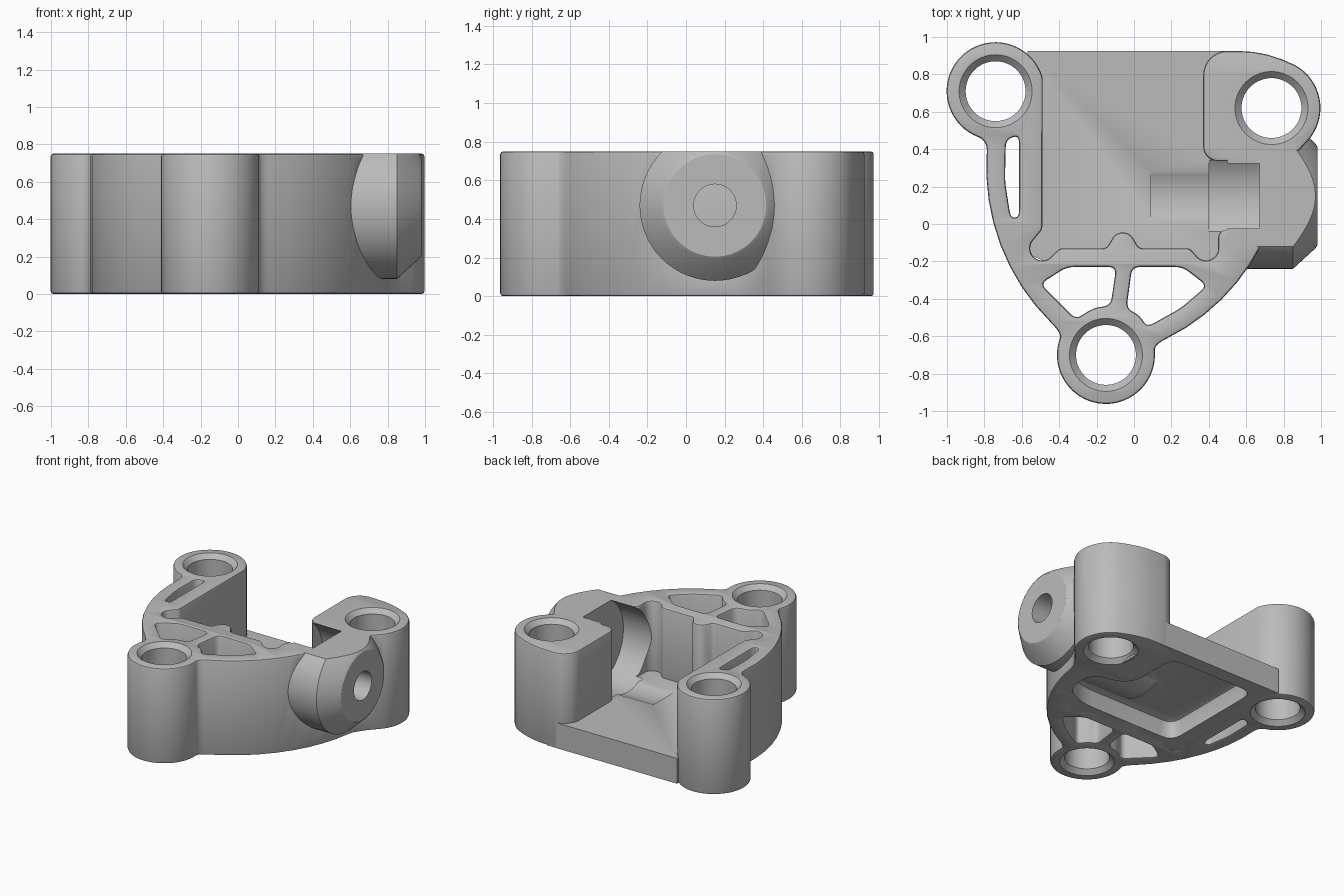
import bpy, bmesh
from math import radians, cos, sin, pi
from mathutils import Vector, Matrix

cube = bpy.data.objects.get("Cube")
if cube:
    bpy.data.objects.remove(cube, do_unlink=True)

HEIGHT, FLOOR, EDGE = 0.75, 0.2, 0.015
POSTS = [(-0.74, 0.71), (-0.15, -0.70), (0.735, 0.62)]
HOLE_R, RIM_R, POST_R = 0.16, 0.195, 0.262
AXIS_Y, AXIS_Z = 0.15, 0.47

grey = bpy.data.materials.new("cast_grey")
grey.use_nodes = True
grey.diffuse_color = (0.5, 0.5, 0.5, 1)
grey.node_tree.nodes["Principled BSDF"].inputs["Base Color"].default_value = (0.5, 0.5, 0.5, 1)


def arc(cx, cy, r, a0, a1):
    """Points and end tangents of an arc; the angles fall for clockwise arcs."""
    n = max(3, int(abs(a1 - a0) / 6))
    angles = [radians(a0 + (a1 - a0) * i / n) for i in range(n + 1)]
    turn = 1 if a1 > a0 else -1
    pts = [Vector((cx + r * cos(a), cy + r * sin(a))) for a in angles]
    tans = [Vector((-sin(a), cos(a))) * turn for a in (angles[0], angles[-1])]
    return pts, tans[0], tans[1]


def loop(arcs):
    """Closed outline of arcs, with a soft blend where the tangents meet in a corner."""
    parts = [arc(*a) for a in arcs]
    out = []
    for (pts, _, t0), (nxt, t1, _) in zip(parts, parts[1:] + parts[:1]):
        out += pts
        p, q = pts[-1], nxt[0]
        cross = t0.x * t1.y - t0.y * t1.x
        if abs(cross) > 0.1:
            d = q - p
            s = (d.x * t1.y - d.y * t1.x) / cross
            u = (t0.x * d.y - t0.y * d.x) / cross
            if 0 < s < 0.2 and 0 < u < 0.2:
                c = p + t0 * s
                out += [p * (1 - k) ** 2 + c * 2 * k * (1 - k) + q * k * k
                        for k in (0.17, 0.33, 0.5, 0.67, 0.83)]
    clean = []
    for p in out:
        if not clean or (p - clean[-1]).length > 0.003:
            clean.append(p)
    return clean


def rounded(corners, r):
    """Polygon with every corner rounded off."""
    pts = [Vector(c) for c in corners]
    out = []
    for i, c in enumerate(pts):
        a, b = pts[i - 1] - c, pts[(i + 1) % len(pts)] - c
        a, b = (c + v.normalized() * min(r, v.length * 0.4) for v in (a, b))
        out += [a * (1 - k) ** 2 + c * 2 * k * (1 - k) + b * k * k for k in (0, 0.25, 0.5, 0.75, 1)]
    return out


def finish(name, bm):
    bmesh.ops.remove_doubles(bm, verts=bm.verts, dist=0.0002)
    bmesh.ops.recalc_face_normals(bm, faces=bm.faces)
    mesh = bpy.data.meshes.new(name)
    bm.to_mesh(mesh)
    bm.free()
    mesh.materials.append(grey)
    obj = bpy.data.objects.new(name, mesh)
    bpy.context.collection.objects.link(obj)
    return obj


def plate(name, loops, z0, z1, edge):
    """Flat outlines with holes, raised to a block with rounded rims."""
    curve = bpy.data.curves.new(name, "CURVE")
    curve.dimensions, curve.fill_mode = "2D", "BOTH"
    curve.extrude = (z1 - z0) / 2 - edge
    curve.bevel_depth, curve.offset, curve.bevel_resolution = edge, -edge, 1
    for pts in loops:
        s = curve.splines.new("POLY")
        s.points.add(len(pts) - 1)
        for sp, p in zip(s.points, pts):
            sp.co = (p.x, p.y, 0, 1)
        s.use_cyclic_u = True
    temp = bpy.data.objects.new(name + "_curve", curve)
    bpy.context.collection.objects.link(temp)
    deps = bpy.context.evaluated_depsgraph_get()
    mesh = bpy.data.meshes.new_from_object(temp.evaluated_get(deps))
    bm = bmesh.new()
    bm.from_mesh(mesh)
    bmesh.ops.translate(bm, verts=bm.verts, vec=(0, 0, (z0 + z1) / 2))
    bpy.data.objects.remove(temp, do_unlink=True)
    bpy.data.meshes.remove(mesh)
    return finish(name, bm)


def prism(name, corners, z0, z1):
    """Sharp-edged block on a polygon."""
    bm = bmesh.new()
    low, high = ([bm.verts.new((x, y, z)) for x, y in corners] for z in (z0, z1))
    bm.faces.new(low)
    bm.faces.new(high)
    for i in range(len(low)):
        bm.faces.new((low[i - 1], low[i], high[i], high[i - 1]))
    return finish(name, bm)


def lathe(name, profile, origin, along_x=False, n=64):
    """Solid turned from (radius, distance) rings about z, or about x."""
    bm = bmesh.new()
    rings = [[bm.verts.new((r * cos(2 * pi * i / n), r * sin(2 * pi * i / n), h)) for i in range(n)]
             for r, h in profile]
    for lo, hi in zip(rings, rings[1:]):
        for i in range(n):
            bm.faces.new((lo[i], lo[(i + 1) % n], hi[(i + 1) % n], hi[i]))
    bm.faces.new(rings[0])
    bm.faces.new(rings[-1])
    turn = Matrix.Rotation(pi / 2, 4, "Y") if along_x else Matrix()
    bmesh.ops.transform(bm, verts=bm.verts, matrix=Matrix.Translation(origin) @ turn)
    return finish(name, bm)


def combine(target, tool, op):
    mod = target.modifiers.new(op, "BOOLEAN")
    mod.operation, mod.solver, mod.object = op, "EXACT", tool
    bpy.context.view_layer.objects.active = target
    bpy.ops.object.modifier_apply(modifier=mod.name)
    bpy.data.objects.remove(tool, do_unlink=True)


def x_bar(name, r, x0, x1):
    return lathe(name, [(r, x0), (r, x1)], (0, AXIS_Y, AXIS_Z), True, 96)


# Tall wall: posts and outer sides, then the inner pocket edge back to the start
outline = loop([
    (*POSTS[0], POST_R, 16, 249),
    (0.373, 0.30, 1.163, 176, 225.5),
    (*POSTS[1], POST_R, 160, 365),
    (-0.326, 0.40, 1.13, -64, -8),
    (*POSTS[2], POST_R, -44, 61),
    (0.56, 0.303, 0.622, 61, 90),
    (0.50, 0.795, 0.13, 90, 180),
    (0.45, 0.415, 0.08, 180, 270),
    (0.645, 0.31, 0.025, 90, 0),
    (0.645, 0.0, 0.025, 0, -90),
    (0.50, -0.075, 0.05, 90, 180),
    (0.385, -0.13, 0.065, 0, -140),
    (0.28, -0.17, 0.04, 50, 90),
    (0.05, -0.09, 0.04, -90, -150),
    (-0.06, -0.11, 0.065, 30, 150),
    (-0.17, -0.09, 0.04, -30, -90),
    (-0.38, -0.17, 0.04, 90, 130),
    (-0.49, -0.13, 0.065, -40, -220),
    (-0.54, -0.01, 0.05, -40, 0)])
side_slot = rounded([(-0.615, 0.475), (-0.615, 0.035), (-0.66, 0.035), (-0.69, 0.23), (-0.685, 0.45)], 0.04)
left_window = rounded([(-0.50, -0.32), (-0.36, -0.23), (-0.095, -0.23), (-0.125, -0.435),
                       (-0.22, -0.45), (-0.31, -0.51)], 0.04)
right_window = rounded([(-0.01, -0.23), (0.26, -0.23), (0.39, -0.33), (0.25, -0.45),
                        (0.07, -0.55), (0.03, -0.49), (-0.04, -0.45)], 0.04)
body = plate("bracket_body", [outline, side_slot, left_window, right_window], 0, HEIGHT, EDGE)

# Side boss with a tapered nose, trimmed level with the top
boss = lathe("side_boss", [(0.39, 0.5), (0.39, 0.85), (0.28, 0.97), (0.265, 0.98)],
             (0, AXIS_Y, AXIS_Z), True, 96)
combine(boss, prism("trim", [(-2, -2), (2, -2), (2, 2), (-2, 2)], HEIGHT, 2), "DIFFERENCE")
combine(body, boss, "UNION")
combine(body, x_bar("scoop", 0.33, 0.40, 0.67), "DIFFERENCE")
combine(body, x_bar("side_hole", 0.11, 0.6, 1.1), "DIFFERENCE")

# Low floor tucked into the wall, with a round groove above and a ridged recess below
floor = prism("floor", [(-0.57, -0.16), (-0.45, -0.21), (0.58, -0.21), (0.69, 0.0), (0.69, 0.40),
                        (0.56, 0.46), (0.56, 0.924), (-0.57, 0.924)], 0.001, FLOOR)
combine(floor, x_bar("groove", 0.30, 0.09, 0.45), "DIFFERENCE")
combine(floor, x_bar("scoop", 0.33, 0.40, 0.67), "DIFFERENCE")
recess = plate("recess", [rounded([(-0.42, -0.08), (0.42, -0.08), (0.62, 0.02), (0.62, 0.28), (0.40, 0.32),
                                   (0.32, 0.42), (0.32, 0.81), (-0.42, 0.81)], 0.1)], -0.14, 0.14, 0.03)
combine(recess, x_bar("ridge", 0.37, 0.05, 0.8), "DIFFERENCE")
post_clear = lathe("post_clear", [(RIM_R + 0.01, -1), (RIM_R + 0.01, 1)], (*POSTS[0], 0))
combine(floor, post_clear, "DIFFERENCE")

# Bolt holes, chamfered at both ends
c = RIM_R - HOLE_R
for x, y in POSTS:
    drill = lathe("drill", [(RIM_R, -0.1), (RIM_R, 0), (HOLE_R, c), (HOLE_R, HEIGHT - c),
                            (RIM_R, HEIGHT), (RIM_R, HEIGHT + 0.1)], (x, y, 0))
    combine(body, drill, "DIFFERENCE")

# Hollow the underside of both the floor and the boss root
spare = recess.copy()
spare.data = recess.data.copy()
bpy.context.collection.objects.link(spare)
combine(body, spare, "DIFFERENCE")
combine(floor, recess, "DIFFERENCE")

for part in (body, floor):
    bpy.ops.object.select_all(action="DESELECT")
    part.select_set(True)
    bpy.context.view_layer.objects.active = part
    bpy.ops.object.shade_smooth_by_angle(angle=radians(32))
